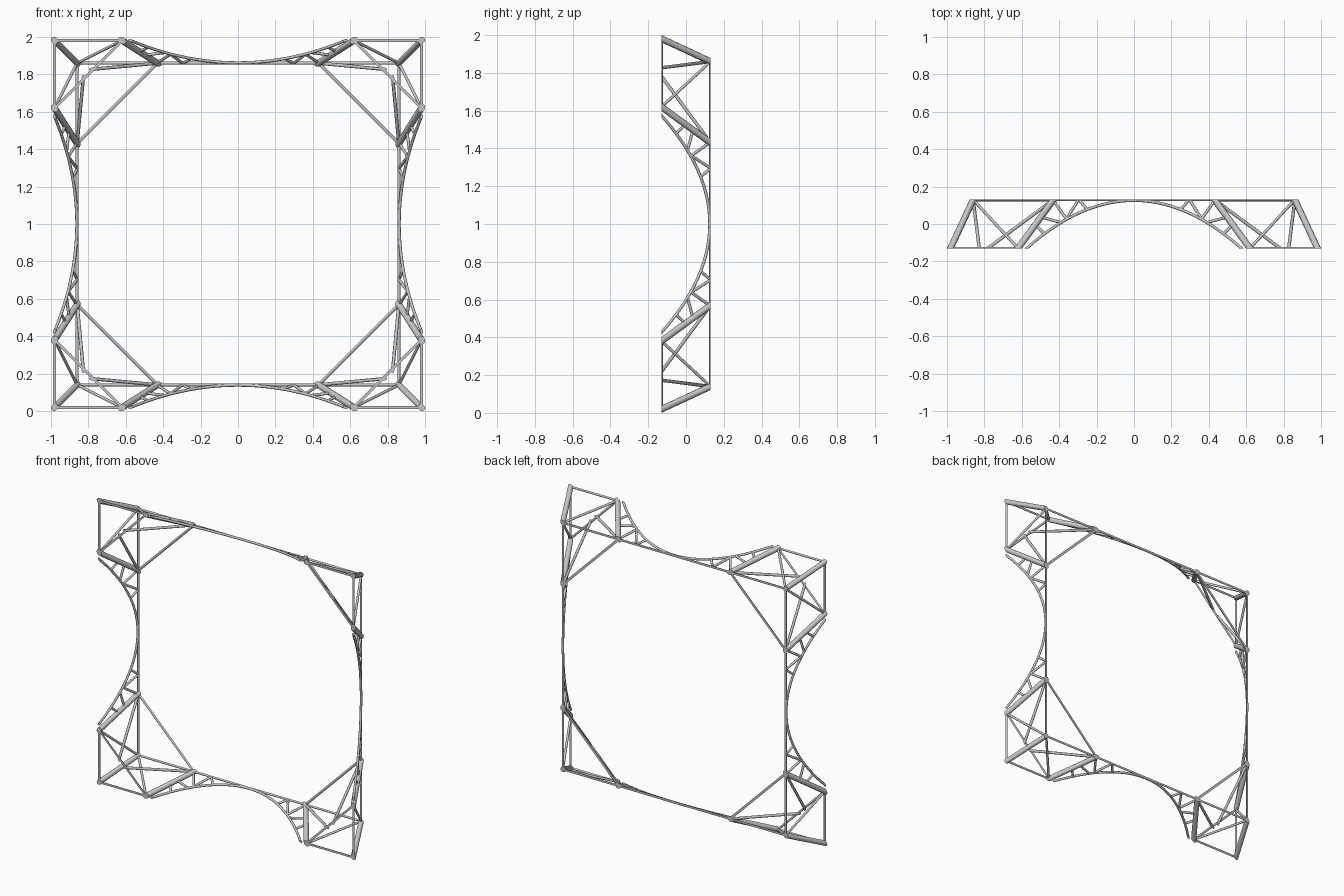
import bpy, bmesh, math
from mathutils import Vector

cube = bpy.data.objects.get("Cube")
if cube:
    bpy.data.objects.remove(cube, do_unlink=True)

steel = bpy.data.materials.new("light steel grey")
steel.use_nodes = True
GREY = (0.56, 0.56, 0.56, 1)
steel.diffuse_color = GREY
steel.node_tree.nodes["Principled BSDF"].inputs["Base Color"].default_value = GREY

FACE = 0.13     # flat front and back planes
OUTER, INNER = 0.981, 0.86


def sweep(bm, pts, r, trim, sides=12):
    """Round tube along pts, shaved flat at the front and back planes."""
    pts = [Vector(p) for p in pts]
    rings = []
    for i, p in enumerate(pts):
        d = (pts[min(i + 1, len(pts) - 1)] - pts[max(i - 1, 0)]).normalized()
        side = d.cross(Vector((0, 1, 0))).normalized()
        up = side.cross(d)
        ring = []
        for k in range(sides):
            a = math.tau * k / sides
            v = p + r * (math.cos(a) * side + math.sin(a) * up)
            if trim and i in (0, len(pts) - 1):
                v += d * ((math.copysign(FACE, p.y) - v.y) / d.y)
            v.y = max(-FACE, min(FACE, v.y))
            ring.append(bm.verts.new(v))
        rings.append(ring)
    for a, b in zip(rings, rings[1:]):
        for k in range(sides):
            n = (k + 1) % sides
            bm.faces.new((a[k], a[n], b[n], b[k]))
    bm.faces.new(rings[0][::-1])
    bm.faces.new(rings[-1])


def place(p, sx, sz, swap):
    """Map (along edge, depth, outward) to one of the mirrored half edges."""
    u, y, w = p
    if swap:
        u, w = w, u
    return (sx * u, y, 1 + sz * w)


def part(name, paths, r, trim=False, swaps=(False, True), xs=(1, -1), zs=(1, -1)):
    bm = bmesh.new()
    for swap in swaps:
        for sx in xs:
            for sz in zs:
                for path in paths:
                    sweep(bm, [place(p, sx, sz, swap) for p in path], r, trim)
    bmesh.ops.recalc_face_normals(bm, faces=bm.faces)
    mesh = bpy.data.meshes.new(name)
    bm.to_mesh(mesh)
    bm.free()
    mesh.materials.append(steel)
    ob = bpy.data.objects.new(name, mesh)
    bpy.context.collection.objects.link(ob)
    bpy.ops.object.select_all(action="DESELECT")
    ob.select_set(True)
    bpy.context.view_layer.objects.active = ob
    bpy.ops.object.shade_smooth_by_angle(angle=math.radians(40))


def sloped(u, y):
    """Point on the slanted side plane of the frame."""
    return (u, y, INNER + (OUTER - INNER) * (FACE - y) / (2 * FACE))


# Key joints of one corner
corner_front = (OUTER, -FACE, OUTER)
corner_back = (INNER, FACE, INNER)
post_front = sloped(0.62, -FACE)
post_back = sloped(0.43, FACE)

# Heavy slanted beams
part("corner_beams", [[corner_front, corner_back]], 0.017, True, swaps=(False,))
part("side_beams", [[post_front, post_back]], 0.0175, True)

# Square back frame
rail = [[(-INNER, FACE, INNER), (INNER, FACE, INNER)]]
part("back_rails_horizontal", rail, 0.0075, swaps=(False,), xs=(1,))
part("back_rails_vertical", rail, 0.0075, swaps=(True,), zs=(1,))

# Front corner rails and diagonal braces
part("front_rails", [[corner_front, post_front]], 0.0075)
part("front_corner_braces", [[post_front, post_front[::-1]]], 0.0075, swaps=(False,))
part("back_corner_braces", [[post_back, post_back[::-1]]], 0.0085, swaps=(False,))
part("side_diagonals", [[post_front, corner_back]], 0.008, True)
part("inner_struts", [[post_back, (0.782, -FACE, 0.827)]], 0.009, True)

# Curved arches along the four sides
HALF, RISE = 0.572, 0.254


def arch_y(u):
    return 0.126 - RISE * (u / HALF) ** 2


STEPS = 28
arch = [sloped(u, arch_y(u)) for u in (HALF * (2 * i / STEPS - 1) for i in range(STEPS + 1))]
part("top_and_bottom_arches", [arch], 0.008, True, swaps=(False,), xs=(1,))
part("left_and_right_arches", [arch], 0.008, True, swaps=(True,), zs=(1,))

# Small web struts between arch, beam and back rail
web = [((0.53, 0.0), 0.48), ((0.49, 0.035), 0.39), ((0.43, 0.124), 0.36),
       ((0.30, 0.124), 0.365), ((0.29, 0.124), 0.25)]
part("arch_web_struts", [[sloped(*a), sloped(u, arch_y(u))] for a, u in web], 0.008)
